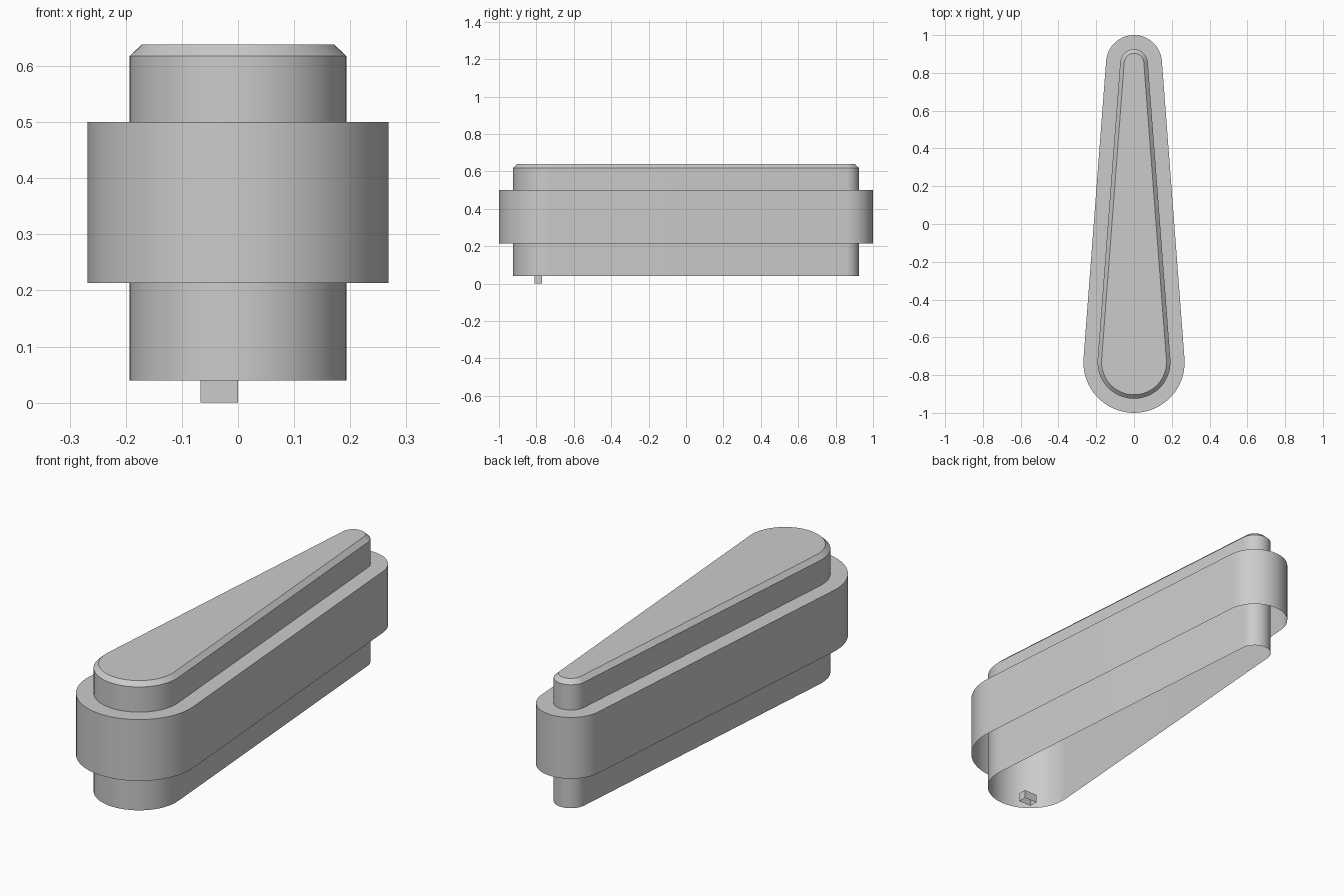
import bpy, bmesh
from math import pi, sin, cos, asin

if "Cube" in bpy.data.objects:
    bpy.data.objects.remove(bpy.data.objects["Cube"])

BIG_Y, SMALL_Y = -0.732, 0.852      # centres of the two rounded ends
BIG_R, SMALL_R = 0.268, 0.148       # end radii of the outer collar
SEG = 32
TILT = asin((BIG_R - SMALL_R) / (SMALL_Y - BIG_Y))


def teardrop(inset):
    """Outline of two offset circles joined by their tangents, anticlockwise."""
    pts = []
    for cy, r, a0, a1 in ((SMALL_Y, SMALL_R, TILT, pi - TILT),
                          (BIG_Y, BIG_R, pi - TILT, 2 * pi + TILT)):
        for i in range(SEG + 1):
            a = a0 + (a1 - a0) * i / SEG
            pts.append(((r - inset) * cos(a), cy + (r - inset) * sin(a)))
    return pts


def loft(name, levels, cap):
    """Skin a list of (outline, z) levels; the underside stays open."""
    bm = bmesh.new()
    rings = [[bm.verts.new((x, y, z)) for x, y in outline] for outline, z in levels]
    for low, high in zip(rings, rings[1:]):
        n = len(low)
        for i in range(n):
            j = (i + 1) % n
            bm.faces.new((low[i], low[j], high[j], high[i]))
    if cap:
        bm.faces.new(rings[-1])
    mesh = bpy.data.meshes.new(name)
    bm.to_mesh(mesh)
    bm.free()
    obj = bpy.data.objects.new(name, mesh)
    bpy.context.collection.objects.link(obj)
    bpy.context.view_layer.objects.active = obj
    obj.select_set(True)
    bpy.ops.object.shade_smooth_by_angle(angle=0.5)
    obj.select_set(False)
    return obj


# Inner housing with chamfered top
loft("housing", [(teardrop(0.075), 0.04), (teardrop(0.075), 0.618),
                 (teardrop(0.096), 0.638)], cap=True)

# Wide collar around the middle, with a flat ledge on top
loft("collar", [(teardrop(0), 0.213), (teardrop(0), 0.5),
                (teardrop(0.075), 0.5)], cap=False)

# Small locating peg below the wide end
peg = [(-0.067, -0.81), (0, -0.81), (0, -0.77), (-0.067, -0.77)]
loft("peg", [(peg, 0), (peg, 0.04)], cap=True)
